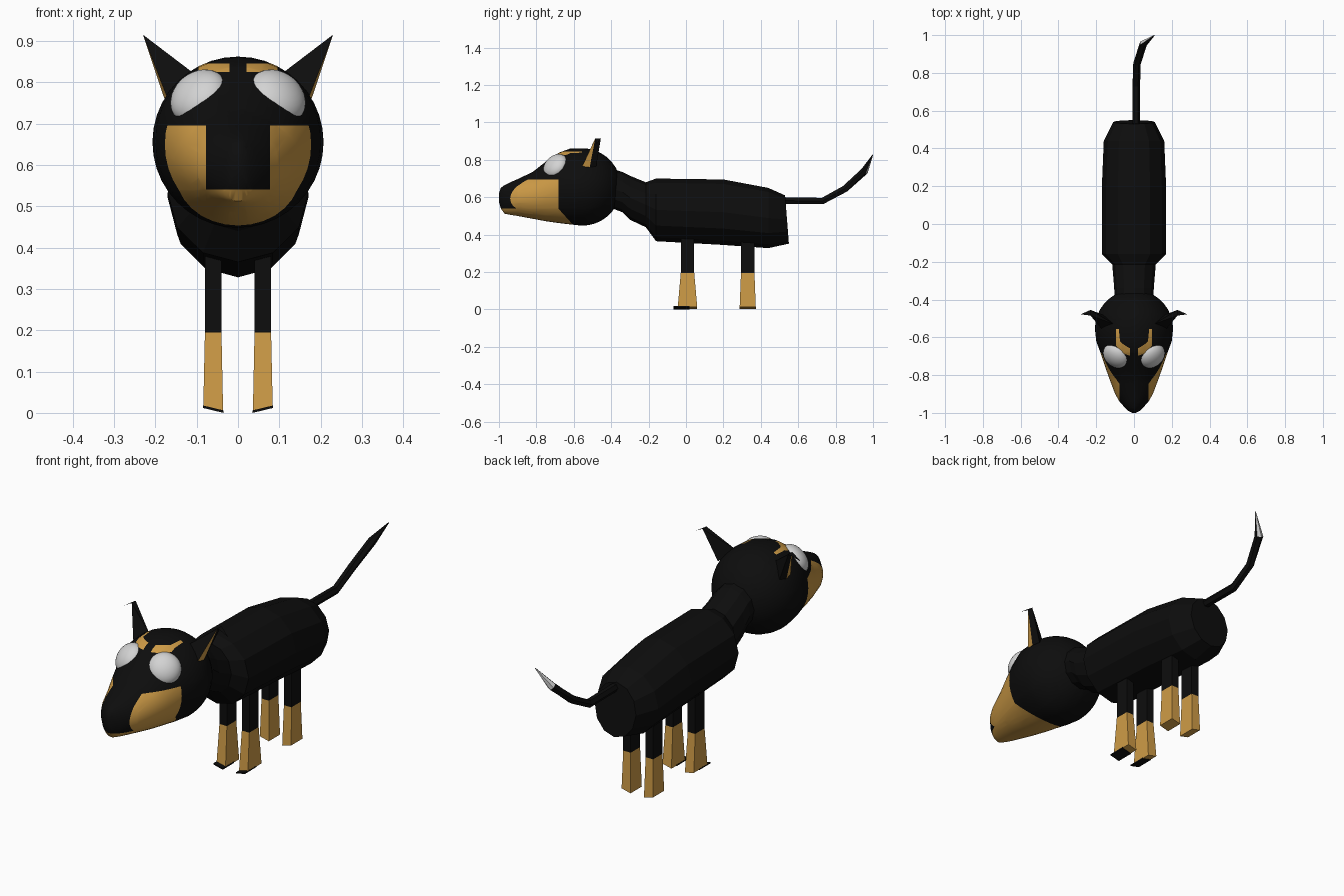
import bpy, bmesh
from math import sin, cos, pi, sqrt
from mathutils import Vector, Matrix

cube = bpy.data.objects.get("Cube")
if cube:
    bpy.data.objects.remove(cube, do_unlink=True)


def material(name, color):
    m = bpy.data.materials.new(name)
    m.use_nodes = True
    m.diffuse_color = (*color, 1)
    bsdf = m.node_tree.nodes["Principled BSDF"]
    bsdf.inputs["Base Color"].default_value = (*color, 1)
    bsdf.inputs["Roughness"].default_value = 0.8
    return m


BLACK, TAN, GREY = 0, 1, 2
MATERIALS = [material("black coat", (0.004, 0.004, 0.004)),
             material("tan markings", (0.62, 0.33, 0.062)),
             material("pale grey", (0.65, 0.65, 0.65))]


def finish(name, bm, mirror=False, smooth=False, normals=True):
    if normals:
        bmesh.ops.recalc_face_normals(bm, faces=bm.faces[:])
    mesh = bpy.data.meshes.new(name)
    bm.to_mesh(mesh)
    bm.free()
    for m in MATERIALS:
        mesh.materials.append(m)
    ob = bpy.data.objects.new(name, mesh)
    bpy.context.collection.objects.link(ob)
    if mirror:
        ob.modifiers.new("Mirror", "MIRROR")
    if smooth:
        bpy.ops.object.select_all(action="DESELECT")
        ob.select_set(True)
        bpy.context.view_layer.objects.active = ob
        bpy.ops.object.shade_smooth_by_angle(angle=0.7)
    return ob


def loft(rings):
    """Skin a list of closed rings and cap both ends."""
    bm = bmesh.new()
    rows = [[bm.verts.new(p) for p in ring] for ring in rings]
    n = len(rows[0])
    for a, b in zip(rows, rows[1:]):
        for i in range(n):
            j = (i + 1) % n
            bm.faces.new((a[i], a[j], b[j], b[i]))
    bm.faces.new(rows[0])
    bm.faces.new(rows[-1])
    bmesh.ops.recalc_face_normals(bm, faces=bm.faces[:])
    return bm


def oval(y, half_width, top, bottom, sides, slant=0):
    mid, half = (top + bottom) / 2, (top - bottom) / 2
    return [(half_width * cos(a), y - slant * sin(a), mid + half * sin(a))
            for a in (2 * pi * i / sides for i in range(sides))]


# Body and neck: twelve-sided loft along y
sections = [(-0.42, 0.10, 0.76, 0.55), (-0.34, 0.105, 0.735, 0.52),
            (-0.30, 0.108, 0.715, 0.48), (-0.215, 0.115, 0.68, 0.44),
            (-0.16, 0.17, 0.70, 0.365), (0.20, 0.17, 0.695, 0.345),
            (0.44, 0.16, 0.65, 0.328)]
rings = [oval(*s, 12) for s in sections]
rings.append(oval(0.54, 0.11, 0.61, 0.352, 12, 0.01))
finish("body", loft(rings))

# Head: ball at the back, tapering into the muzzle
R, CY, CZ = 0.207, -0.555, 0.655
head = []
for k in range(1, 10):
    a = k * pi / 18
    r = R * sin(a)
    head.append((CY + R * cos(a), r, CZ + r, CZ - r))
head += [(-0.62, 0.2, 0.86, 0.455), (-0.68, 0.178, 0.838, 0.462),
         (-0.75, 0.155, 0.79, 0.472), (-0.82, 0.13, 0.735, 0.485),
         (-0.90, 0.10, 0.697, 0.50), (-0.94, 0.077, 0.68, 0.506),
         (-0.97, 0.05, 0.665, 0.512), (-0.99, 0.03, 0.65, 0.54),
         (-1.0, 0.01, 0.62, 0.575)]
bm = loft([oval(*s, 40) for s in head])
# Cut edges where the markings begin and end
cuts = [((0, 0, z), (0, 0, 1)) for z in (0.54, 0.695, 0.825, 0.845)]
cuts += [((x, 0, 0), (1, 0, 0)) for x in (-0.095, -0.077, -0.02, 0.02, 0.077, 0.095)]
cuts += [((0, -0.683, 0), (0, 1, 0)), ((0, -0.683, 0.54), (0, 1, 0.9))]
for point, normal in cuts:
    bmesh.ops.bisect_plane(bm, geom=bm.verts[:] + bm.edges[:] + bm.faces[:],
                           plane_co=point, plane_no=normal)
for f in bm.faces:
    x, y, z = f.calc_center_median()
    x = abs(x)
    cheek = 0.54 < z < 0.695 and x > 0.077 and y < -0.683
    jaw = z < 0.54 and y < -0.683 + 0.9 * (0.54 - z)
    brow = 0.825 < z < 0.845 and 0.02 < x < 0.095 and y < CY
    f.material_index = TAN if cheek or jaw or brow else BLACK
finish("head", bm, smooth=True)

# Eyes: flattened balls facing out, forward and up
bm = bmesh.new()
turn = Vector((0.5, -0.62, 0.6)).to_track_quat("Z", "Y").to_matrix().to_4x4()
place = Matrix.Translation((0.094, -0.697, 0.764)) @ turn
bmesh.ops.create_uvsphere(bm, u_segments=28, v_segments=16, radius=1,
                          matrix=place @ Matrix.Diagonal((0.075, 0.075, 0.05, 1)))
for f in bm.faces:
    f.material_index = GREY
finish("eyes", bm, mirror=True, smooth=True)

# Ears: pointed wedge with a tan outer face and a folded tip
bm = bmesh.new()
inner, front, mid, back, tip, tip_back, fold = [bm.verts.new(p) for p in (
    (0.105, -0.53, 0.82), (0.172, -0.555, 0.765), (0.178, -0.515, 0.76),
    (0.165, -0.48, 0.765), (0.23, -0.485, 0.915), (0.23, -0.455, 0.915),
    (0.282, -0.478, 0.884))]
for verts, mat in (((inner, front, tip), BLACK), ((front, mid, tip), TAN),
                   ((mid, back, tip_back, tip), BLACK),
                   ((back, inner, tip_back), BLACK),
                   ((inner, tip, tip_back), BLACK),
                   ((inner, back, mid, front), BLACK)):
    bm.faces.new(verts).material_index = mat
bmesh.ops.recalc_face_normals(bm, faces=bm.faces[:])
bm.faces.new((tip, fold, tip_back)).material_index = BLACK
finish("ears", bm, mirror=True, normals=False)


# Legs: square black uppers, flared tan socks with tilted soles
def square(x0, x1, y0, y1, z, tilt=0):
    return [(x0, y0, z), (x1, y0, z + tilt), (x1, y1, z + tilt), (x0, y1, z)]


for name, y, flare in (("front_legs", 0.008, 0.052), ("back_legs", 0.33, 0.043)):
    bm = loft([square(0.036, 0.084, y - flare, y + flare, 0.002, 0.012),
               square(0.04, 0.08, y - 0.036, y + 0.036, 0.195),
               square(0.04, 0.08, y - 0.036, y + 0.036, 0.42)])
    for f in bm.faces:
        f.material_index = TAN if f.calc_center_median().z < 0.19 else BLACK
    finish(name, bm, mirror=True)

# Toe plates under the front feet
finish("front_toes", loft([square(0.035, 0.085, -0.067, 0.02, 0.0, 0.012),
                           square(0.035, 0.085, -0.067, 0.02, 0.006, 0.012)]), mirror=True)

# Tail: six-sided tube along a bent path, with a pale underside at the tip
path = [Vector(p) for p in ((0.012, 0.50, 0.582), (0.012, 0.73, 0.58),
                            (0.016, 0.85, 0.645), (0.05, 0.955, 0.74),
                            (0.108, 0.999, 0.828))]
rings = []
for i, p in enumerate(path):
    ahead = path[min(i + 1, len(path) - 1)] - path[max(i - 1, 0)]
    side = ahead.cross(Vector((0, 0, 1))).normalized()
    up = side.cross(ahead).normalized()
    r = 0.002 if i == len(path) - 1 else 0.02
    rings.append([p + r * (side * cos(k * pi / 3) + up * sin(k * pi / 3))
                  for k in range(6)])
bm = loft(rings)
bm.normal_update()
for f in bm.faces:
    at_tip = f.calc_center_median().z > 0.76
    pale = f.normal.dot(Vector((-0.6, 0.6, -0.4))) > 0
    f.material_index = GREY if at_tip and pale else BLACK
finish("tail", bm)
